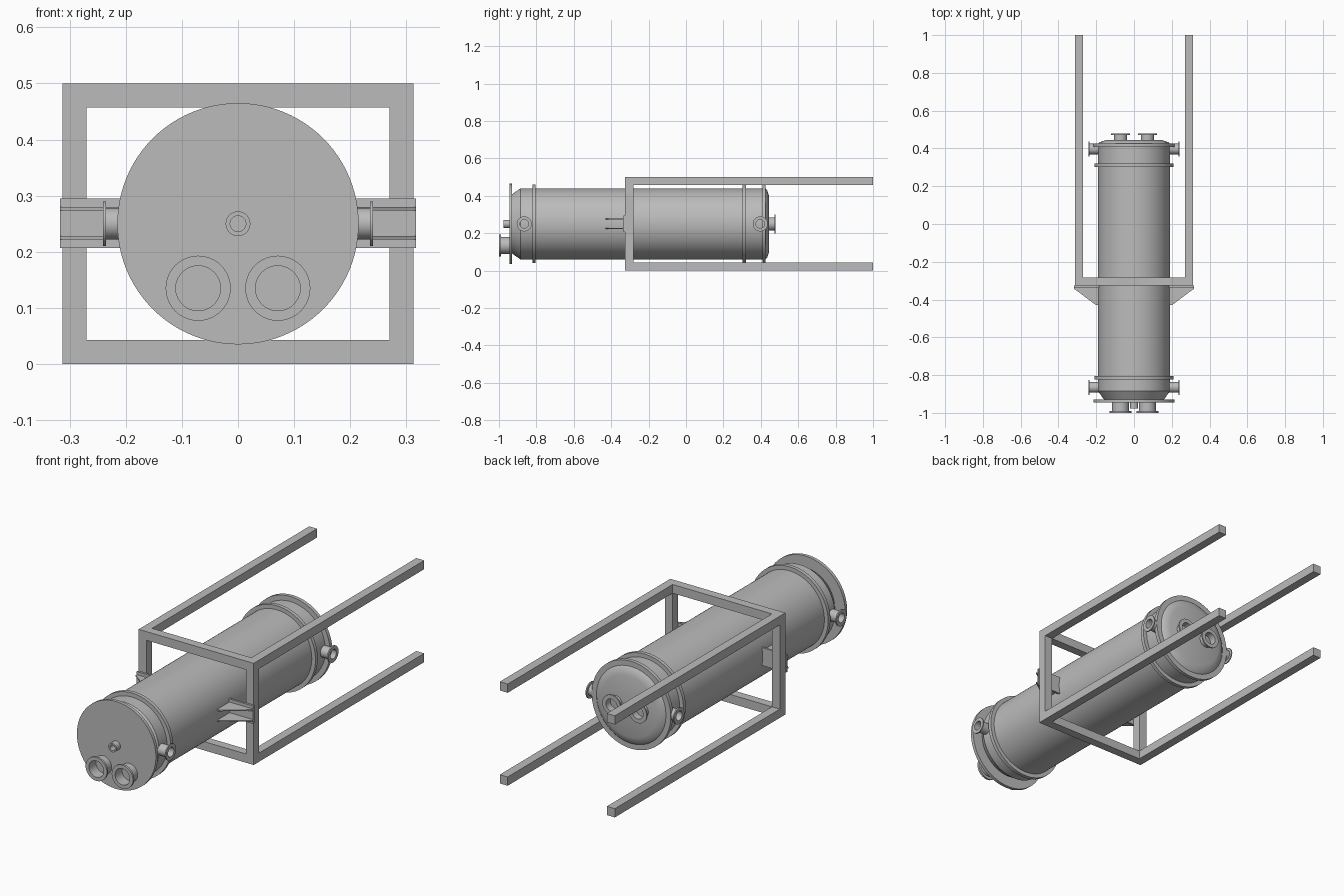
import bpy, bmesh, math
from mathutils import Matrix, Vector

old = bpy.data.objects.get("Cube")
if old:
    bpy.data.objects.remove(old, do_unlink=True)

steel = bpy.data.materials.new("grey steel")
steel.use_nodes = True
GREY = (0.5, 0.5, 0.5, 1)
steel.diffuse_color = GREY
steel.node_tree.nodes["Principled BSDF"].inputs["Base Color"].default_value = GREY

AXIS_Z = 0.25


def finish(name, bm, smooth=False):
    bmesh.ops.recalc_face_normals(bm, faces=bm.faces)
    mesh = bpy.data.meshes.new(name)
    bm.to_mesh(mesh)
    bm.free()
    mesh.materials.append(steel)
    obj = bpy.data.objects.new(name, mesh)
    bpy.context.collection.objects.link(obj)
    if smooth:
        bpy.ops.object.select_all(action="DESELECT")
        obj.select_set(True)
        bpy.context.view_layer.objects.active = obj
        bpy.ops.object.shade_smooth_by_angle(angle=math.radians(25))
    return obj


def lathe(name, profile, origin, direction, sides=64):
    """Spin a (radius, distance) profile around a direction from origin."""
    bm = bmesh.new()
    turn = Vector((0, 0, 1)).rotation_difference(Vector(direction)).to_matrix().to_4x4()
    place = Matrix.Translation(origin) @ turn
    verts = [bm.verts.new((r, 0, d)) for r, d in profile]
    edges = [bm.edges.new(pair) for pair in zip(verts, verts[1:])]
    bmesh.ops.spin(bm, geom=verts + edges, cent=(0, 0, 0), axis=(0, 0, 1),
                   angle=math.tau, steps=sides)
    bmesh.ops.remove_doubles(bm, verts=bm.verts, dist=0.0001)
    bm.transform(place)
    return finish(name, bm, True)


def box(name, low, high):
    bm = bmesh.new()
    bmesh.ops.create_cube(bm, size=1)
    low, high = Vector(low), Vector(high)
    for v in bm.verts:
        v.co = (low + high) / 2 + v.co * (high - low)
    return finish(name, bm)


def nozzle(name, origin, direction, length, pipe, flange, bore, lip=0.01):
    """Hollow pipe stub with a flange at its open end."""
    lathe(name, [(pipe, 0), (pipe, length - lip), (flange, length - lip),
                 (flange, length), (bore, length), (bore, 0), (0, 0)],
          origin, direction, 40)


def ring(name, y, depth, radius):
    lathe(name, [(0, 0), (radius, 0), (radius, depth), (0, depth)],
          (0, y, AXIS_Z), (0, 1, 0), 96)


# Vessel shell with a tapered front and a shallow rear dish
lathe("vessel_shell",
      [(0, -0.935), (0.155, -0.935), (0.19, -0.885), (0.19, 0.425),
       (0.18, 0.434), (0.15, 0.444), (0, 0.444)],
      (0, 0, AXIS_Z), (0, 1, 0), 96)

# Flanges around the vessel
ring("front_cover_plate", -0.945, 0.016, 0.215)
ring("front_body_flange", -0.822, 0.018, 0.21)
ring("rear_body_flange", 0.302, 0.018, 0.21)
ring("rear_cover_flange", 0.408, 0.018, 0.215)

# End nozzles
nozzle("front_centre_nozzle", (0, -0.94, AXIS_Z), (0, -1, 0), 0.036, 0.022, 0.022, 0.014)
for side, label in ((1, "left"), (-1, "right")):
    nozzle(f"{label}_front_nozzle", (side * 0.071, -0.94, 0.135), (0, -1, 0),
           0.06, 0.045, 0.058, 0.04)
    nozzle(f"{label}_rear_nozzle", (side * 0.071, 0.44, AXIS_Z), (0, 1, 0),
           0.038, 0.035, 0.05, 0.03, 0.006)
    # Side nozzles
    for place, y in (("front", -0.865), ("rear", 0.397)):
        nozzle(f"{label}_{place}_side_nozzle", (side * 0.17, y, AXIS_Z), (side, 0, 0),
               0.071, 0.028, 0.04, 0.023, 0.006)

# Support frame
W, T, FRONT = 0.313, 0.043, -0.325
for label, z in (("lower", 0), ("upper", 0.5 - T)):
    box(f"{label}_crossbar", (T - W, FRONT, z), (W - T, FRONT + T, z + T))
    for side, x in (("left", W - T), ("right", -W)):
        box(f"{label}_{side}_rail", (x, FRONT, z), (x + T, 1, z + T))
for side, x in (("left", W - T), ("right", -W)):
    box(f"{side}_post", (x, FRONT, T), (x + T, FRONT + T, 0.5 - T))

# Brackets: a mounting plate with two triangular gussets on each side
for side, label in ((1, "left"), (-1, "right")):
    xs = sorted((side * 0.18, side * 0.317))
    box(f"{label}_bracket_plate", (xs[0], FRONT - 0.01, 0.207), (xs[1], FRONT, 0.295))
    for place, z in (("lower", 0.222), ("upper", 0.274)):
        bm = bmesh.new()
        outline = ((0.18, -0.335), (0.317, -0.335), (0.317, -0.343), (0.2, -0.43), (0.18, -0.43))
        face = bm.faces.new([bm.verts.new((side * x, y, z)) for x, y in outline])
        grown = bmesh.ops.extrude_face_region(bm, geom=[face])["geom"]
        moved = [g for g in grown if isinstance(g, bmesh.types.BMVert)]
        bmesh.ops.translate(bm, verts=moved, vec=(0, 0, 0.006))
        finish(f"{label}_{place}_gusset", bm)
